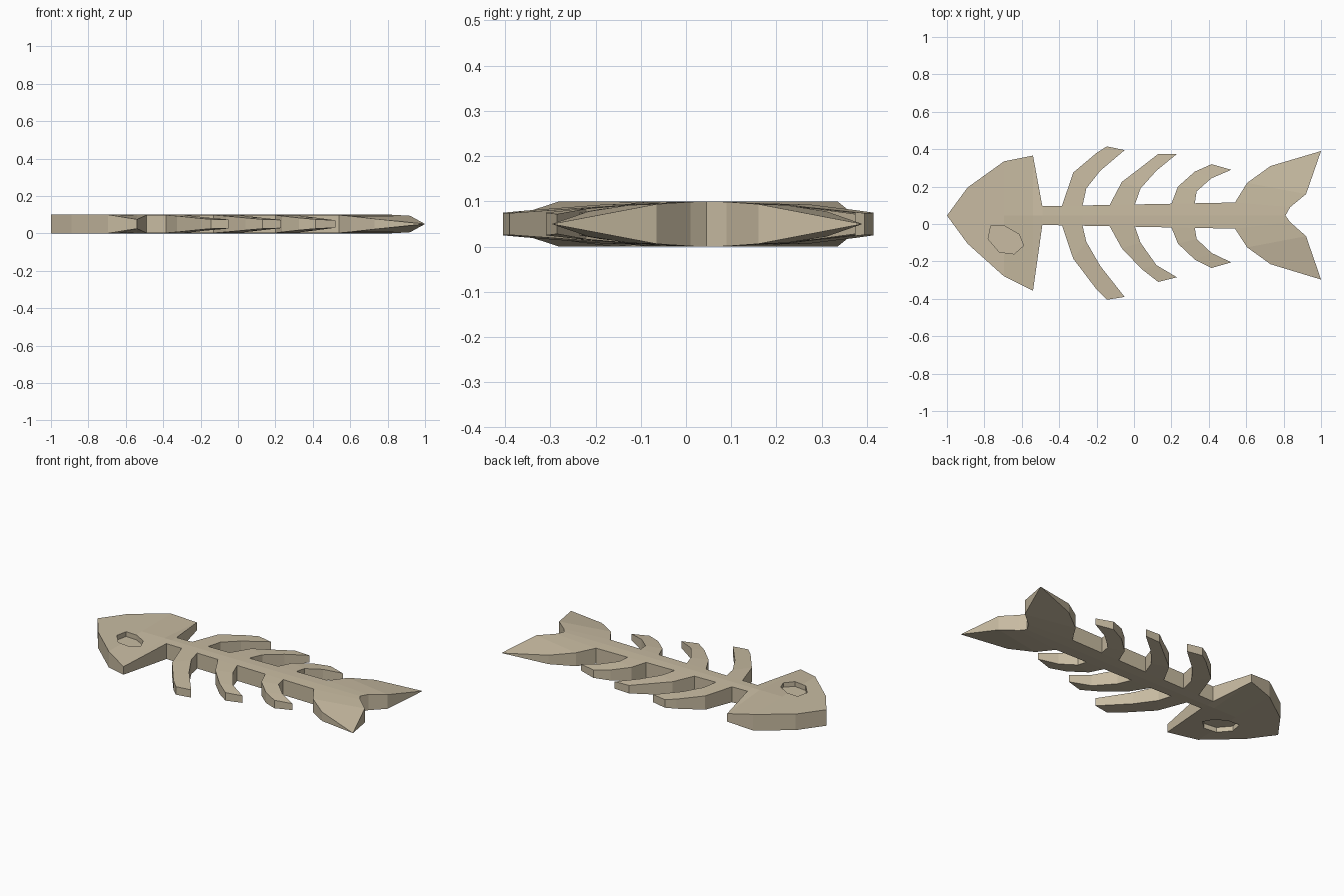
import bpy, bmesh

if "Cube" in bpy.data.objects:
    bpy.data.objects.remove(bpy.data.objects["Cube"])

CY, MID = 0.045, 0.05      # spine centre line in y, mid height


def edge(x):
    """Spine edge station: x, y above, y below, half thickness."""
    w = 0.05 + 0.02 * (x + 0.49) / 1.03
    return (x, CY + w, CY - w, 0.048)


def centre(x):
    return (x, CY, CY, 0.05)


# Every strip is a list of rows (outer point, inner point)
head = [(centre(-1), centre(-1)),
        ((-0.89, 0.195, -0.105, 0.05), centre(-0.89)),
        ((-0.695, 0.335, -0.28, 0.05), centre(-0.695)),
        ((-0.54, 0.366, -0.357, 0.025), centre(-0.54)),
        (edge(-0.49), centre(-0.49))]

spine = [(edge(x), centre(x))
         for x in (-0.49, -0.385, -0.275, -0.13, 0.005, 0.20, 0.325, 0.54)]

rib_front = [(edge(-0.385), edge(-0.275)),
             ((-0.325, 0.275, -0.185, 0.043), (-0.255, 0.19, -0.095, 0.045)),
             ((-0.20, 0.38, -0.35, 0.03), (-0.18, 0.285, -0.225, 0.036)),
             ((-0.145, 0.415, -0.405, 0.025), (-0.05, 0.395, -0.39, 0.024))]

rib_middle = [(edge(-0.13), edge(0.005)),
              ((-0.065, 0.225, -0.13, 0.043), (0.035, 0.19, -0.10, 0.044)),
              ((0.04, 0.305, -0.24, 0.033), (0.12, 0.285, -0.22, 0.034)),
              ((0.13, 0.375, -0.31, 0.025), (0.23, 0.375, -0.285, 0.022))]

rib_back = [(edge(0.20), edge(0.325)),
            ((0.235, 0.20, -0.105, 0.043), (0.335, 0.175, -0.08, 0.044)),
            ((0.325, 0.28, -0.19, 0.033), (0.415, 0.245, -0.155, 0.034)),
            ((0.415, 0.32, -0.235, 0.025), (0.52, 0.29, -0.205, 0.02))]

tail = [(centre(0.54), centre(0.81)),
        (edge(0.54), (0.835, 0.09, 0.01, 0.049)),
        ((0.605, 0.22, -0.125, 0.042), (0.92, 0.16, -0.065, 0.044)),
        ((0.73, 0.31, -0.215, 0.028), (1.0, 0.39, -0.297, 0.0))]

bm = bmesh.new()
verts = {}


def vert(p, up):
    co = (p[0], p[1], MID + up * p[2])
    key = tuple(round(c, 4) for c in co)
    if key not in verts:
        verts[key] = bm.verts.new(co)
    return verts[key]


def face(vs):
    vs = list(dict.fromkeys(vs))
    if len(vs) > 2:
        bm.faces.new(vs)


# Top and bottom skins of both halves, then walls on the open outline
border = {}
for side in (1, 2):
    for strip in (head, spine, rib_front, rib_middle, rib_back, tail):
        for (a, b), (c, d) in zip(strip, strip[1:]):
            quad = list(dict.fromkeys((p[0], p[side], p[3]) for p in (a, b, d, c)))
            for up in (1, -1):
                face([vert(p, up) for p in quad])
            for p, q in zip(quad, quad[1:] + quad[:1]):
                k = frozenset((p, q))
                border[k] = border.get(k, 0) + 1
for k, uses in border.items():
    if uses == 1:
        p, q = k
        face([vert(p, 1), vert(q, 1), vert(q, -1), vert(p, -1)])
bmesh.ops.recalc_face_normals(bm, faces=bm.faces)


def make_object(name, bm):
    mesh = bpy.data.meshes.new(name)
    bm.to_mesh(mesh)
    bm.free()
    ob = bpy.data.objects.new(name, mesh)
    bpy.context.collection.objects.link(ob)
    return ob


fish = make_object("fish_skeleton", bm)
mat = bpy.data.materials.new("bone")
mat.diffuse_color = (0.58, 0.50, 0.36, 1)
mat.use_nodes = True
mat.node_tree.nodes["Principled BSDF"].inputs["Base Color"].default_value = mat.diffuse_color
fish.data.materials.append(mat)

# Shallow seven-sided eye socket on both faces
eye = [(-0.765, -0.008), (-0.69, -0.012), (-0.615, -0.055), (-0.59, -0.115),
       (-0.64, -0.16), (-0.72, -0.15), (-0.78, -0.08)]
bm = bmesh.new()
for z0, z1 in ((-0.05, 0.03), (0.07, 0.15)):
    f = bm.faces.new([bm.verts.new((x, y, z0)) for x, y in eye])
    ext = bmesh.ops.extrude_face_region(bm, geom=[f])["geom"]
    bmesh.ops.translate(bm, vec=(0, 0, z1 - z0),
                        verts=[g for g in ext if isinstance(g, bmesh.types.BMVert)])
bmesh.ops.recalc_face_normals(bm, faces=bm.faces)
cutter = make_object("eye_cutter", bm)
cutter.data.materials.append(mat)
cutter.hide_render = True
cutter.display_type = 'WIRE'

cut = fish.modifiers.new("eye_sockets", 'BOOLEAN')
cut.operation = 'DIFFERENCE'
cut.solver = 'EXACT'
cut.object = cutter
